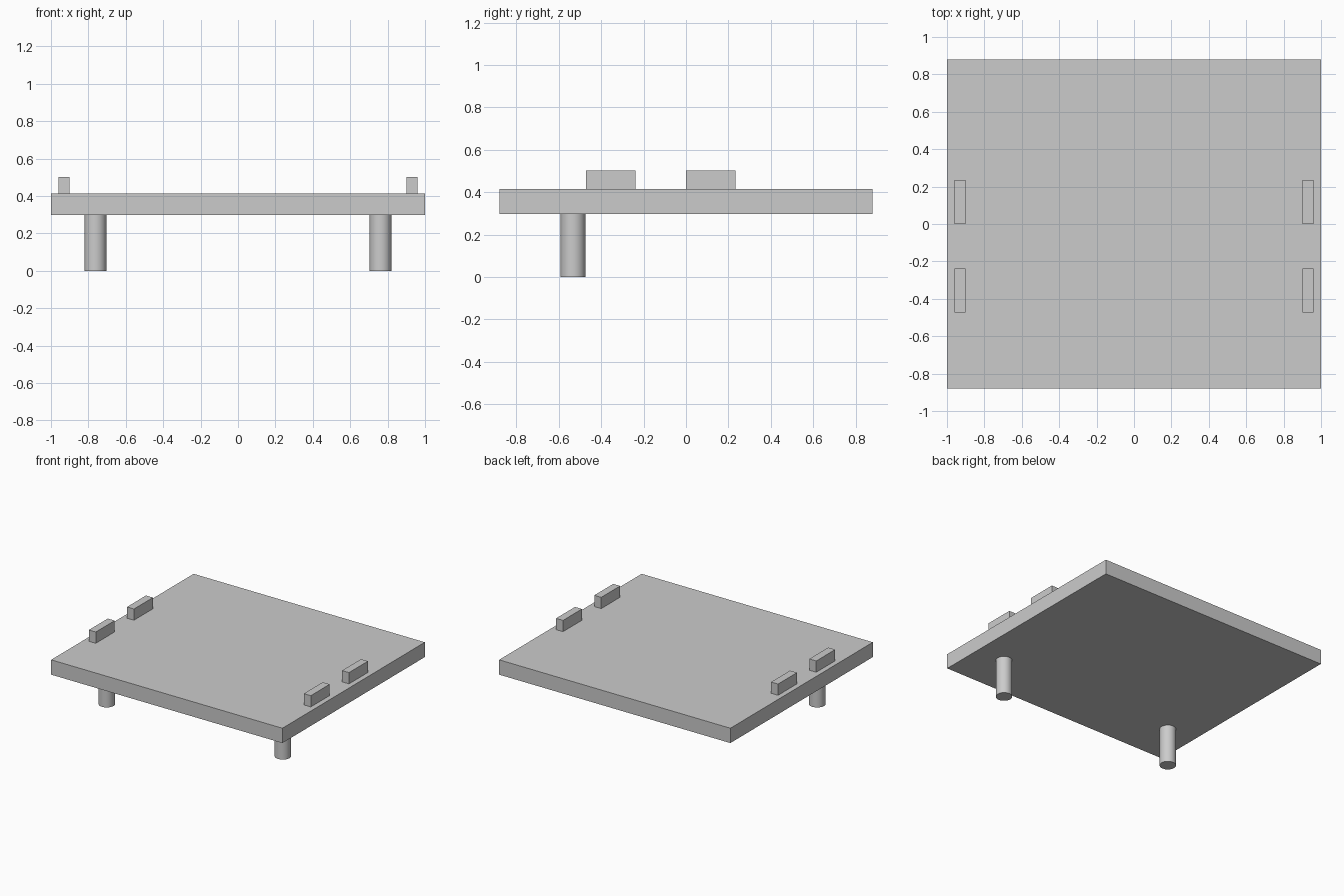
import bpy

# Remove the default cube
cube = bpy.data.objects.get("Cube")
if cube:
    bpy.data.objects.remove(cube, do_unlink=True)

# Single grey material
grey = bpy.data.materials.new("light grey")
grey.use_nodes = True
color = (0.6, 0.6, 0.6, 1)
grey.diffuse_color = color
grey.node_tree.nodes["Principled BSDF"].inputs["Base Color"].default_value = color


def box(name, low, high):
    """Box between two opposite corners."""
    center = [(a + b) / 2 for a, b in zip(low, high)]
    bpy.ops.mesh.primitive_cube_add(size=1, location=center)
    obj = bpy.context.object
    obj.name = name
    obj.scale = [b - a for a, b in zip(low, high)]
    bpy.ops.object.transform_apply(location=False, rotation=False, scale=True)
    obj.data.materials.append(grey)


DECK_BOTTOM, DECK_TOP, BLOCK_TOP = 0.298, 0.414, 0.502

# Flat deck
box("deck", (-1, -0.88, DECK_BOTTOM), (1, 0.88, DECK_TOP))

for side, sign in (("left", 1), ("right", -1)):
    # Two raised blocks along each side edge
    for place, y in (("front", -0.355), ("back", 0.117)):
        x = sign * 0.93
        box(f"{place}_{side}_block",
            (x - 0.03, y - 0.117, DECK_TOP), (x + 0.03, y + 0.117, BLOCK_TOP))

    # Round front leg
    bpy.ops.mesh.primitive_cylinder_add(
        vertices=32, radius=0.0585, depth=DECK_BOTTOM,
        location=(sign * 0.762, -0.533, DECK_BOTTOM / 2))
    leg = bpy.context.object
    leg.name = f"{side}_front_leg"
    leg.data.materials.append(grey)
    bpy.ops.object.shade_smooth_by_angle()
